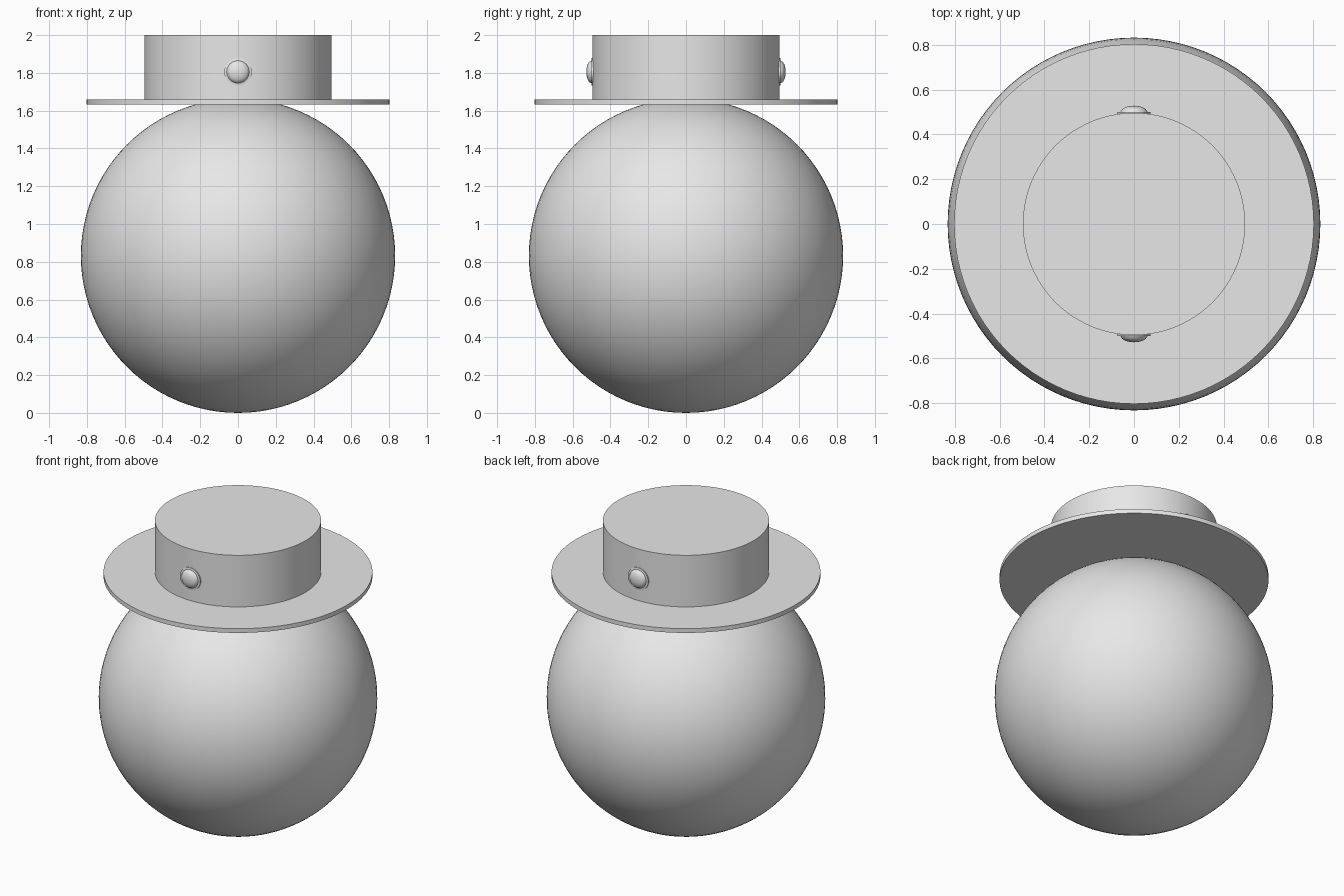
import bpy, math

if "Cube" in bpy.data.objects:
    bpy.data.objects.remove(bpy.data.objects["Cube"])

grey = bpy.data.materials.new("light_grey")
grey.diffuse_color = (0.8, 0.8, 0.8, 1)
grey.use_nodes = True
grey.node_tree.nodes["Principled BSDF"].inputs["Base Color"].default_value = grey.diffuse_color


def lathe(name, profile, segments, loc=(0, 0, 0), rot=(0, 0, 0)):
    """Spin (radius, height) points round z; radius 0 becomes a pole."""
    verts, faces, rings = [], [], []
    for r, z in profile:
        n = 1 if r < 1e-6 else segments
        rings.append(list(range(len(verts), len(verts) + n)))
        for i in range(n):
            a = 2 * math.pi * i / segments
            verts.append((r * math.cos(a), r * math.sin(a), z))
    for low, high in zip(rings, rings[1:]):
        for i in range(segments):
            j = (i + 1) % segments
            if len(low) == 1:
                faces.append((low[0], high[j], high[i]))
            elif len(high) == 1:
                faces.append((low[i], low[j], high[0]))
            else:
                faces.append((low[i], low[j], high[j], high[i]))
    # flat caps on open ends
    if len(rings[0]) > 1:
        faces.append(rings[0][::-1])
    if len(rings[-1]) > 1:
        faces.append(rings[-1])
    mesh = bpy.data.meshes.new(name)
    mesh.from_pydata(verts, [], faces)
    mesh.materials.append(grey)
    obj = bpy.data.objects.new(name, mesh)
    obj.location, obj.rotation_euler = loc, rot
    bpy.context.collection.objects.link(obj)
    bpy.ops.object.select_all(action='DESELECT')
    obj.select_set(True)
    bpy.context.view_layer.objects.active = obj
    bpy.ops.object.shade_smooth_by_angle(angle=math.radians(35))
    return obj


# Round body
R = 0.832
arc = [(R * math.sin(math.pi * k / 48), R - R * math.cos(math.pi * k / 48)) for k in range(49)]
lathe("body", arc, 96)

# Hat: wide thin brim and low crown
lathe("hat_brim", [(0.803, 1.632), (0.803, 1.66)], 96)
lathe("hat_crown", [(0.496, 1.65), (0.496, 2.0)], 96)

# Domed button on a thin disc, front and back of the crown
dome = [(0.073, 0.485), (0.073, 0.499), (0.06, 0.501)]
dome += [(0.058 * math.cos(t), 0.501 + 0.027 * math.sin(t))
         for t in (math.pi / 2 * k / 8 for k in range(1, 9))]
for side, turn in (("front", 1), ("back", -1)):
    lathe(side + "_button", dome, 32, (0, 0, 1.805), (turn * math.pi / 2, 0, 0))
